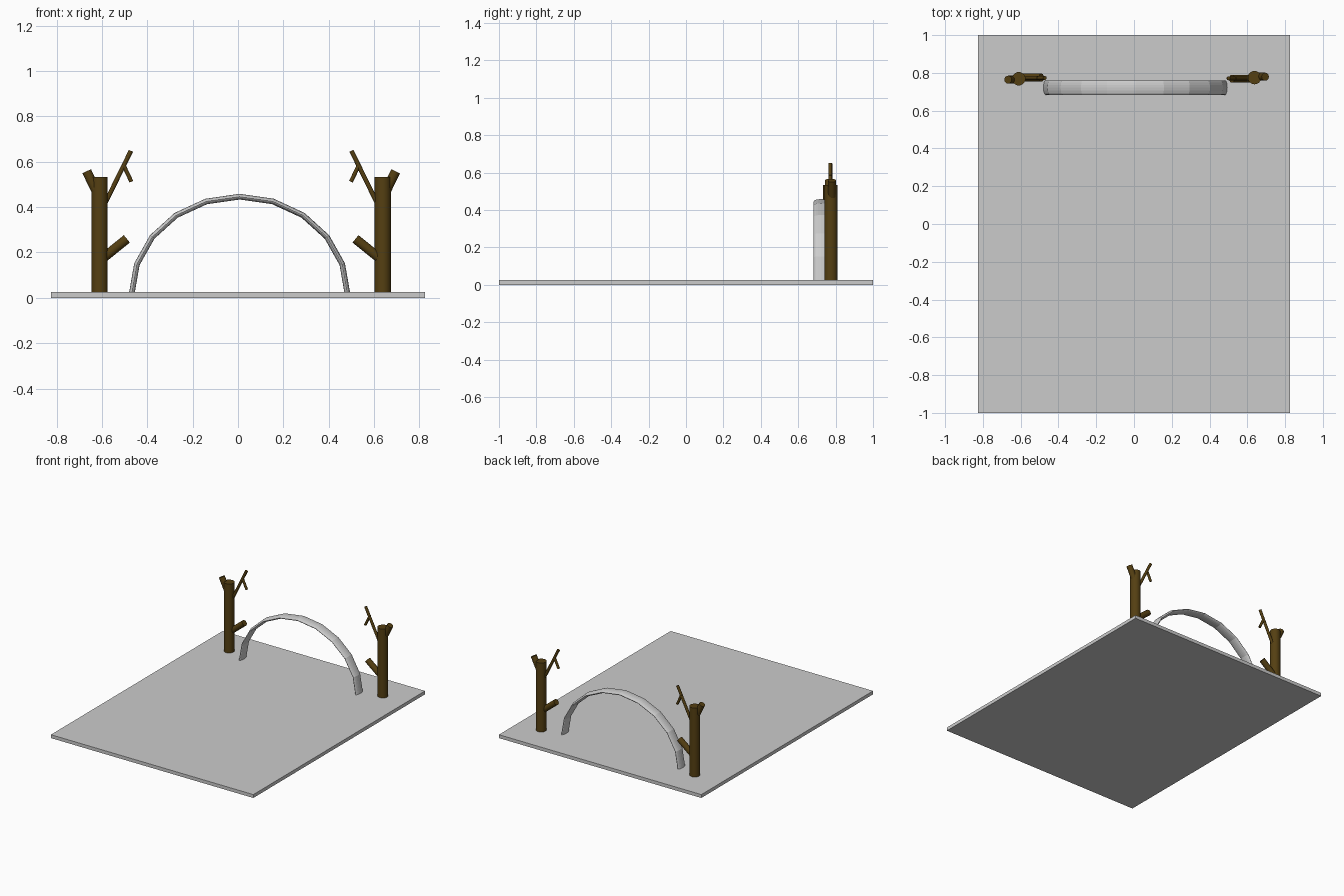
import bpy, math
from mathutils import Vector

if "Cube" in bpy.data.objects:
    bpy.data.objects.remove(bpy.data.objects["Cube"])

bark = bpy.data.materials.new("bark")
bark.diffuse_color = (0.09, 0.05, 0.006, 1)
bark.use_nodes = True
bark.node_tree.nodes["Principled BSDF"].inputs["Base Color"].default_value = bark.diffuse_color


def rod(name, a, b, r, sides=32):
    """Capped cylinder between two points."""
    a, b = Vector(a), Vector(b)
    d = b - a
    bpy.ops.mesh.primitive_cylinder_add(vertices=sides, radius=r, depth=d.length, location=(a + b) / 2)
    o = bpy.context.object
    o.name = name
    o.rotation_euler = d.to_track_quat('Z', 'Y').to_euler()
    o.data.materials.append(bark)
    bpy.ops.object.shade_smooth_by_angle(angle=math.radians(40))
    return o


# Ground slab
bpy.ops.mesh.primitive_cube_add(size=1, location=(0, 0, 0.0125))
slab = bpy.context.object
slab.name = "ground_slab"
slab.scale = (1.65, 2, 0.025)

# Bare trees: offsets from the trunk pair's midpoint, the right one turned 180 degrees
PIVOT_X, PIVOT_Y = 0.014, 0.772
TREE = [
    # part, start, end, radius
    ("trunk", (-0.624, -0.003, 0.015), (-0.624, -0.003, 0.533), 0.0355),
    ("outer_stub", (-0.624, -0.008, 0.44), (-0.681, -0.008, 0.558), 0.021),
    ("lower_branch", (-0.624, 0.003, 0.163), (-0.504, 0.003, 0.26), 0.021),
    ("upper_branch", (-0.624, 0.001, 0.367), (-0.486, 0.001, 0.648), 0.010),
    ("twig", (-0.521, 0.001, 0.590), (-0.484, 0.001, 0.512), 0.009),
]
for side, s in (("left", 1), ("right", -1)):
    for part, a, b, r in TREE:
        pts = [(PIVOT_X + s * p[0], PIVOT_Y + s * p[1], p[2]) for p in (a, b)]
        rod(f"{side}_tree_{part}", *pts, r)

# Arch: flat elliptical section swept over ten segments
CX, CY, CZ = 0.007, 0.722, 0.015
RX, RZ, HALF_T, HALF_W = 0.476, 0.431, 0.0125, 0.039
SEG, SIDES = 10, 16
verts, faces = [], []
for i in range(SEG + 1):
    t = math.pi * i / SEG
    for j in range(SIDES):
        u = 2 * math.pi * j / SIDES
        off = HALF_T * math.cos(u)
        verts.append((CX + (RX + off) * math.cos(t),
                      CY + HALF_W * math.sin(u),
                      CZ + (RZ + off) * math.sin(t)))
for i in range(SEG):
    for j in range(SIDES):
        k = (j + 1) % SIDES
        faces.append((i * SIDES + j, i * SIDES + k, (i + 1) * SIDES + k, (i + 1) * SIDES + j))
faces.append(tuple(reversed(range(SIDES))))
faces.append(tuple(range(SEG * SIDES, (SEG + 1) * SIDES)))
mesh = bpy.data.meshes.new("arch")
mesh.from_pydata(verts, [], [tuple(reversed(f)) for f in faces])
arch = bpy.data.objects.new("arch", mesh)
bpy.context.collection.objects.link(arch)
